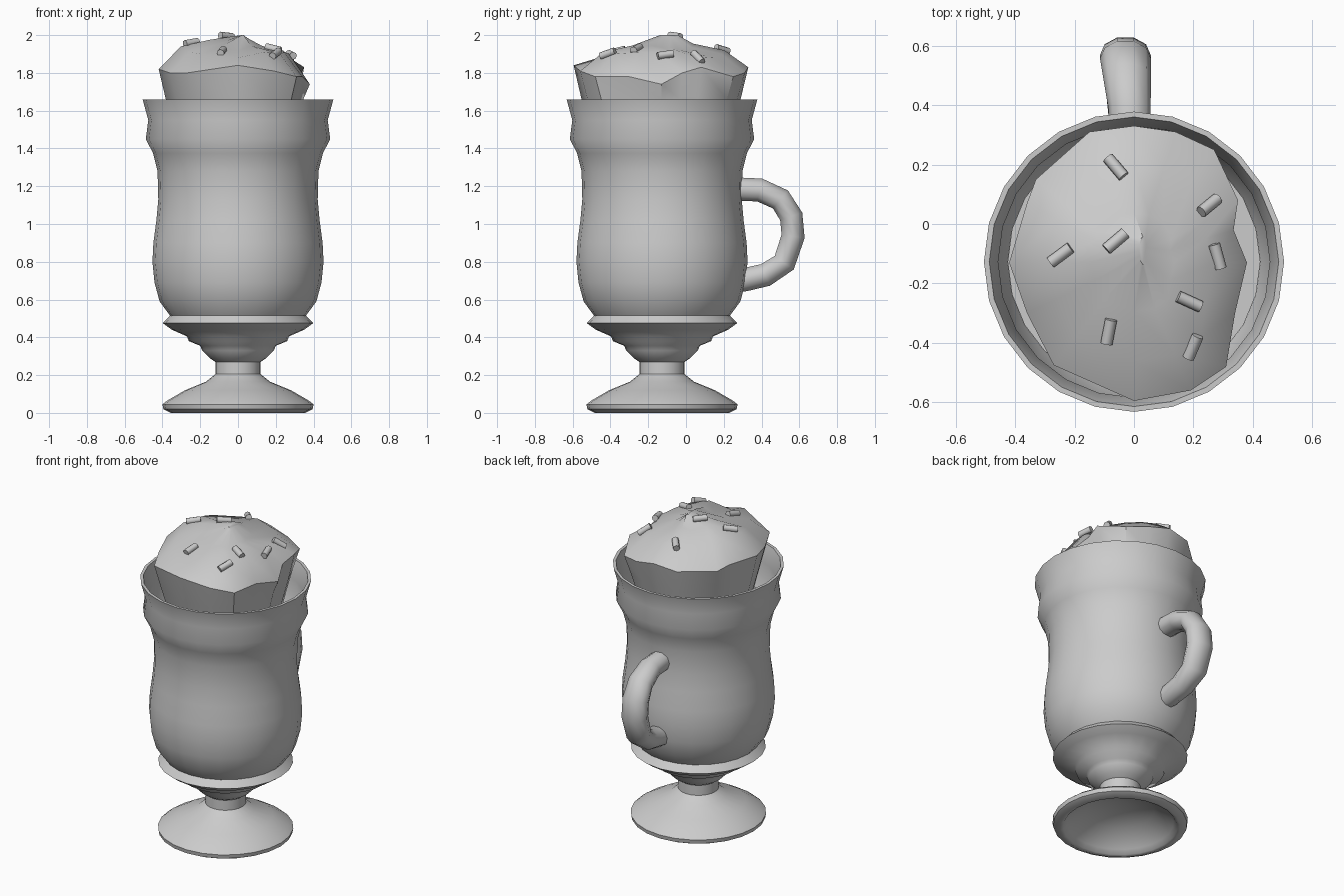
import bpy, bmesh, math
from mathutils import Vector, Matrix
from mathutils.bvhtree import BVHTree

if "Cube" in bpy.data.objects:
    bpy.data.objects.remove(bpy.data.objects["Cube"])

CY = -0.127  # axis of the cup


def finish(name, bm, angle):
    bmesh.ops.recalc_face_normals(bm, faces=bm.faces)
    me = bpy.data.meshes.new(name)
    bm.to_mesh(me)
    me.shade_smooth()
    me.set_sharp_from_angle(angle=math.radians(angle))
    ob = bpy.data.objects.new(name, me)
    bpy.context.collection.objects.link(ob)
    return ob


def loft(rings):
    """Skin a list of equal-length closed rings, capping both ends."""
    bm = bmesh.new()
    vs = [[bm.verts.new(p) for p in r] for r in rings]
    n = len(vs[0])
    for a, b in zip(vs, vs[1:]):
        for i in range(n):
            j = (i + 1) % n
            bm.faces.new((a[i], a[j], b[j], b[i]))
    bm.faces.new(vs[0])
    bm.faces.new(vs[-1])
    bmesh.ops.recalc_face_normals(bm, faces=bm.faces)
    return bm


def circle(r, z, n=24):
    return [(r * math.sin(2 * math.pi * i / n),
             CY + r * math.cos(2 * math.pi * i / n), z) for i in range(n)]


# footed glass: hollow foot, stem, waisted bowl, flared rim, inner wall
profile = [(0.06, 0.14), (0.2, 0.11), (0.315, 0.03), (0.335, 0.005), (0.355, 0.0),
           (0.395, 0.02), (0.4, 0.045), (0.375, 0.065), (0.28, 0.12), (0.17, 0.165),
           (0.12, 0.205), (0.12, 0.27), (0.15, 0.29), (0.19, 0.33), (0.2, 0.355),
           (0.26, 0.38), (0.27, 0.405), (0.35, 0.44), (0.398, 0.475), (0.36, 0.515),
           (0.415, 0.59), (0.442, 0.69), (0.453, 0.8), (0.448, 0.9), (0.432, 1.02),
           (0.422, 1.13), (0.426, 1.28), (0.45, 1.375), (0.488, 1.45), (0.475, 1.55),
           (0.505, 1.66)]
inner = [(0.487, 1.66), (0.457, 1.55), (0.468, 1.45), (0.43, 1.375), (0.406, 1.28),
         (0.402, 1.13), (0.428, 0.9), (0.42, 0.69), (0.33, 0.52), (0.02, 0.5)]
finish("glass", loft([circle(r, z) for r, z in profile + inner]), 50)

# drink below the cream
finish("drink", loft([circle(0.4, 1.22), circle(0.425, 1.38)]), 40)

# handle: tapered oval tube, eight sided
path = [(0.26, 1.185), (0.39, 1.18), (0.50, 1.13), (0.557, 1.04), (0.567, 0.935),
        (0.52, 0.795), (0.42, 0.73), (0.31, 0.705), (0.27, 0.70)]
rings = []
for i, (y, z) in enumerate(path):
    a, b = path[max(i - 1, 0)], path[min(i + 1, len(path) - 1)]
    t = Vector((0, b[0] - a[0], b[1] - a[1])).normalized()
    nrm = Vector((1, 0, 0)).cross(t)
    out = min(max((y - 0.35) / 0.21, 0), 1)
    c = Vector((-0.012 - 0.017 * out, y, z))
    rings.append([c + Vector((1, 0, 0)) * (0.068 + 0.018 * out) * math.cos(k * math.pi / 5)
                  + nrm * 0.065 * math.sin(k * math.pi / 5) for k in range(10)])
finish("handle", loft(rings), 60)

# whipped cream: irregular outline with an edge height and shoulder height per point
outline = [(0.0, 0.33, 1.83, 1.92), (0.14, 0.31, 1.80, 1.90), (0.27, 0.25, 1.78, 1.88),
           (0.35, 0.08, 1.83, 1.89), (0.335, -0.02, 1.80, 1.90), (0.38, -0.13, 1.74, 1.90),
           (0.34, -0.3, 1.78, 1.91), (0.31, -0.48, 1.78, 1.90), (0.19, -0.56, 1.81, 1.91),
           (0.0, -0.595, 1.84, 1.88), (-0.27, -0.475, 1.80, 1.90), (-0.36, -0.3, 1.80, 1.91),
           (-0.42, -0.13, 1.82, 1.94), (-0.36, 0.07, 1.82, 1.94), (-0.33, 0.15, 1.80, 1.93),
           (-0.15, 0.31, 1.81, 1.91)]


def cream_ring(s, zfun):
    return [(x * s, CY + (y - CY) * s, zfun(e, h)) for x, y, e, h in outline]


cream = loft([cream_ring(0.72, lambda e, h: 1.34),
              cream_ring(0.82, lambda e, h: 1.52),
              cream_ring(0.91, lambda e, h: 1.66),
              cream_ring(1.0, lambda e, h: e),
              cream_ring(0.72, lambda e, h: h),
              cream_ring(0.36, lambda e, h: h + 0.035),
              [(0.03 + 0.03 * x, -0.09 + 0.1 * (y - CY), 1.99 + 0.01 * (x < 0.1))
               for x, y, e, h in outline]])
tree = BVHTree.FromBMesh(cream)
finish("whipped_cream", cream, 40)

# sprinkles lying on the cream: x, y, heading in degrees
for i, (x, y, deg) in enumerate([(-0.06, 0.19, -50), (0.25, 0.06, 40), (-0.06, -0.06, 42),
                                 (-0.245, -0.105, 35), (0.275, -0.11, -65),
                                 (0.185, -0.26, -25), (-0.085, -0.36, 80),
                                 (0.195, -0.41, 80)]):
    p, n, _, _ = tree.ray_cast(Vector((x, y, 3)), Vector((0, 0, -1)))
    if n.z < 0:
        n = -n
    d = Vector((math.cos(math.radians(deg)), math.sin(math.radians(deg)), 0))
    d = (d - n * d.dot(n)).normalized()
    bm = bmesh.new()
    bmesh.ops.create_cone(bm, cap_ends=True, segments=8, radius1=0.02,
                          radius2=0.02, depth=0.085)
    rot = d.to_track_quat('Z', 'Y').to_matrix().to_4x4()
    bm.transform(Matrix.Translation(p + n * 0.008) @ rot)
    finish(f"sprinkle_{i + 1}", bm, 50)
